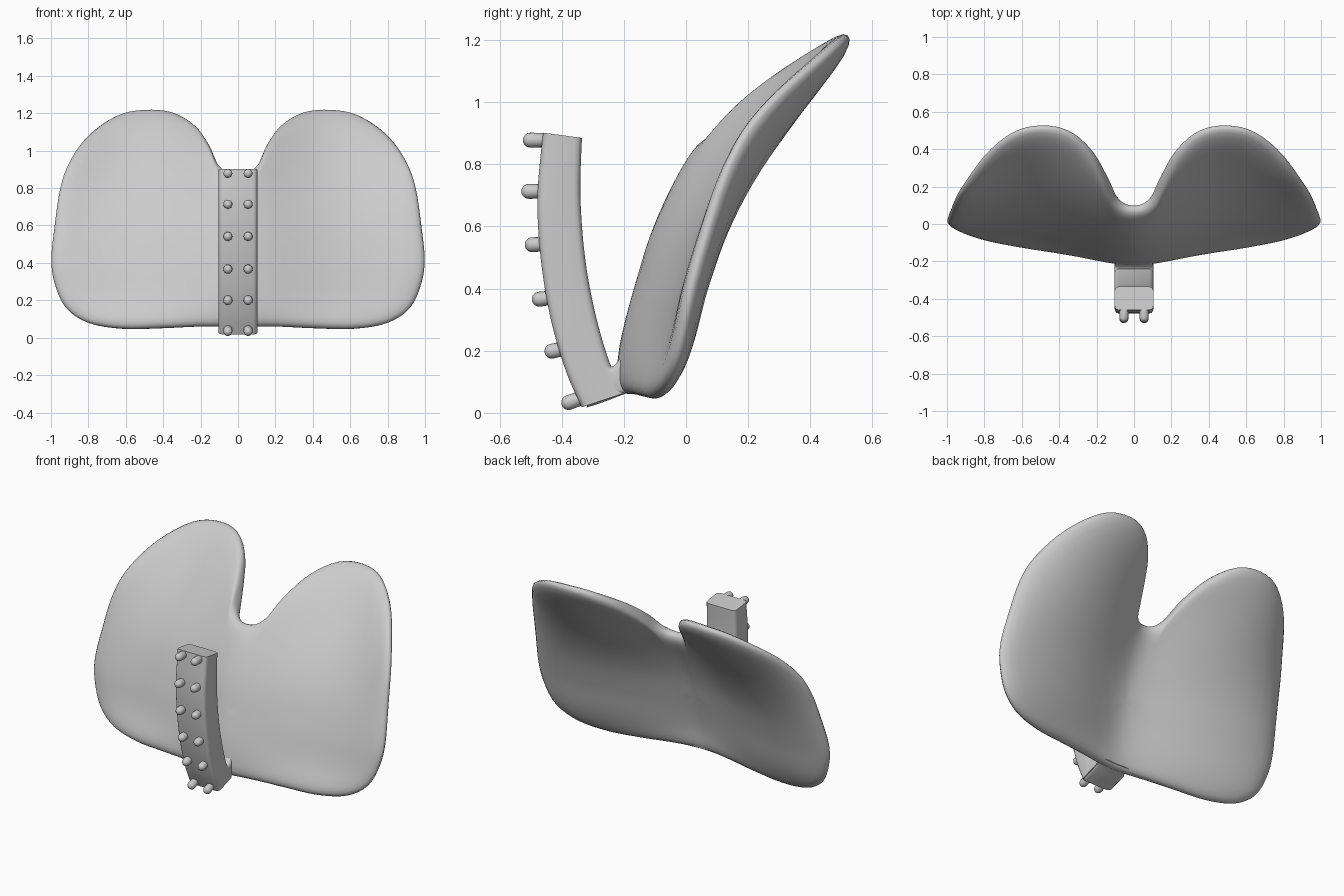
import bpy, bmesh, math
from mathutils import Vector, Matrix

if "Cube" in bpy.data.objects:
    bpy.data.objects.remove(bpy.data.objects["Cube"])


def finish(name, bm, angle=40):
    bmesh.ops.recalc_face_normals(bm, faces=bm.faces)
    me = bpy.data.meshes.new(name)
    bm.to_mesh(me)
    bm.free()
    for p in me.polygons:
        p.use_smooth = True
    me.set_sharp_from_angle(angle=math.radians(angle))
    ob = bpy.data.objects.new(name, me)
    bpy.context.collection.objects.link(ob)
    return ob


def catmull(pts, steps, closed=False):
    out, n = [], len(pts)
    P = [Vector(p) for p in pts]
    get = (lambda i: P[i % n]) if closed else (lambda i: P[min(max(i, 0), n - 1)])
    for i in range(n if closed else n - 1):
        a, b, c, d = (get(i + k) for k in (-1, 0, 1, 2))
        for s in range(steps):
            t = s / steps
            out.append(0.5 * (2 * b + (c - a) * t + (2 * a - 5 * b + 4 * c - d) * t * t
                              + (3 * b - a - 3 * c + d) * t ** 3))
    if not closed:
        out.append(P[-1])
    return out


# Plate mid-surface: depth y by height, at the centre, lobe middle and outer edge
ZS = [0.05, 0.2, 0.4, 0.6, 0.8, 1.0, 1.22]
CENTRE = [-0.185, -0.175, -0.125, -0.06, 0.04, 0.18, 0.43]
LOBE = [-0.122, -0.06, 0.0, 0.077, 0.195, 0.345, 0.525]
OUTER = [-0.07, -0.025, 0.02, 0.075, 0.135, 0.215, 0.38]


def hermite(ys, z):
    i = max(k for k in range(len(ZS) - 1) if ZS[k] <= z or k == 0)
    slope = lambda k: ((ys[min(k + 1, 6)] - ys[max(k - 1, 0)])
                       / (ZS[min(k + 1, 6)] - ZS[max(k - 1, 0)]))
    h = ZS[i + 1] - ZS[i]
    t = (z - ZS[i]) / h
    return ((2 * t**3 - 3 * t**2 + 1) * ys[i] + (t**3 - 2 * t**2 + t) * h * slope(i)
            + (3 * t**2 - 2 * t**3) * ys[i + 1] + (t**3 - t**2) * h * slope(i + 1))


def soft(x):
    return math.sqrt(x * x + 0.03) - math.sqrt(0.03)


def depth(x, z):
    u, a, b = soft(x), soft(0.5), soft(0.95)
    c, m, o = (hermite(t, z) for t in (CENTRE, LOBE, OUTER))
    return (c * (u - a) * (u - b) / (a * b) + m * u * (u - b) / (a * (a - b))
            + o * u * (u - a) / (b * (b - a)))


# Two-lobed plate: rings growing from the middle to the outline, front and back
half = [(0.2, .06), (.42, .052), (.62, .05), (.8, .08), (.92, .16), (.98, .29), (.998, .42),
        (.98, .6), (.95, .8), (.9, .94), (.8, 1.08), (.65, 1.185), (.5, 1.215), (.35, 1.2),
        (.23, 1.13), (.155, 1.03), (.11, .93), (.06, .885)]
outline = half + [(0, .875)] + [(-x, z) for x, z in reversed(half)] + [(0, .06)]
loop = catmull(outline, 4, True)
mid = Vector((0, 0.45))
rings = [.06, .12, .18, .25, .32, .4, .5, .62, .73, .82, .89, .94, .975, .993, 1]
bm = bmesh.new()


def plate_vert(p, s, side):
    x, z = p
    e = 0.01
    n = Vector(((depth(x + e, z) - depth(x - e, z)) / (2 * e), -1,
                (depth(x, z + e) - depth(x, z - e)) / (2 * e))).normalized()
    r = 0.041 * math.sqrt(max(0, 1 - s ** 16))
    return bm.verts.new(Vector((x, depth(x, z), z)) + n * r * side)


rim = [plate_vert(p, 1, 0) for p in loop]
n = len(loop)
for side in (1, -1):
    prev = None
    pole = plate_vert(mid, 0, side)
    for s in rings:
        cur = rim if s == 1 else [plate_vert(mid.lerp(p, s), s, side) for p in loop]
        for i in range(n):
            j = (i + 1) % n
            bm.faces.new((prev[i], prev[j], cur[j], cur[i]) if prev else (pole, cur[i], cur[j]))
        prev = cur
finish("lobed_plate", bm, 80)


# Bar with rounded corners lofted between two (y, z) edge curves
def rounded_bar(name, front, back, width, r):
    bm = bmesh.new()
    prev = None
    for f, b in zip(front, back):
        d = b - f
        depth_len = d.length
        d.normalize()
        ring = []
        for cx, cd, start in ((1, 1, 0), (-1, 1, 90), (-1, 0, 180), (1, 0, 270)):
            for k in range(4):
                a = math.radians(start + 30 * k)
                x = cx * (width - r) + r * math.cos(a)
                p = f + d * ((depth_len - r if cd else r) + r * math.sin(a))
                ring.append(bm.verts.new((x, p.x, p.y)))
        if prev:
            for i in range(16):
                j = (i + 1) % 16
                bm.faces.new((prev[i], prev[j], ring[j], ring[i]))
        else:
            bm.faces.new(ring)
        prev = ring
    bm.faces.new(prev)
    return finish(name, bm)


# Curved upright strip and the foot joining it to the plate
rounded_bar("curved_strip",
            catmull([(-.46, .902), (-.478, .7), (-.468, .5), (-.435, .3), (-.385, .13),
                     (-.335, .018)], 5),
            catmull([(-.335, .885), (-.34, .7), (-.325, .5), (-.292, .32), (-.245, .16),
                     (-.195, .065)], 5), 0.103, 0.022)
rounded_bar("strip_foot",
            catmull([(-.32, .017), (-.26, .037), (-.2, .06), (-.15, .075)], 4),
            catmull([(-.27, .2), (-.243, .15), (-.218, .168), (-.17, .24)], 4), 0.103, 0.02)

# Round-ended studs in pairs: tip position (y, z) and downward tilt
R, LENGTH = 0.024, 0.04
for k, (y, z, tilt) in enumerate([(-.525, .878, 0), (-.53, .713, 0), (-.519, .54, 3),
                                  (-.496, .363, 7), (-.455, .193, 13), (-.4, .025, 20)]):
    for name, x in (("left", -0.054), ("right", 0.054)):
        bm = bmesh.new()
        bmesh.ops.create_uvsphere(bm, u_segments=16, v_segments=10, radius=R)
        for v in bm.verts:
            v.co.z += -R if v.co.z > -1e-5 else -R - LENGTH
        bmesh.ops.transform(bm, verts=bm.verts, matrix=Matrix.Translation((x, y, z))
                            @ Matrix.Rotation(math.radians(90 + tilt), 4, "X"))
        finish(f"stud_{name}_{k + 1}", bm, 60)
